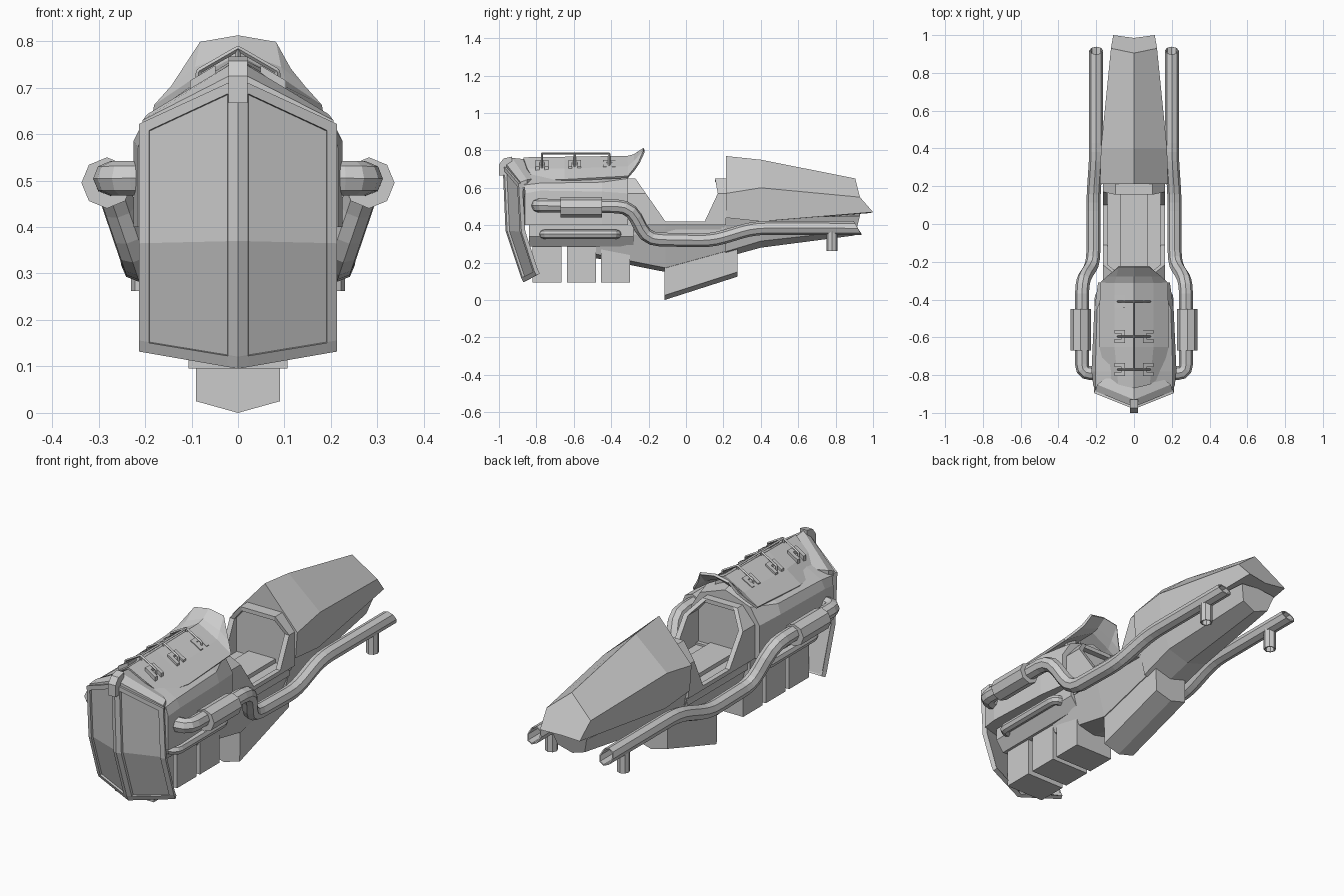
import bpy, bmesh
from mathutils import Vector

if "Cube" in bpy.data.objects:
    bpy.data.objects.remove(bpy.data.objects["Cube"])


def add(name, bm):
    bmesh.ops.recalc_face_normals(bm, faces=bm.faces)
    me = bpy.data.meshes.new(name)
    bm.to_mesh(me)
    bm.free()
    ob = bpy.data.objects.new(name, me)
    bpy.context.collection.objects.link(ob)
    return ob


def solidify(ob, t, offset=-1):
    m = ob.modifiers.new("thickness", 'SOLIDIFY')
    m.thickness, m.offset = t, offset
    return ob


def box(name, x0, x1, y0, y1, z0, z1):
    bm = bmesh.new()
    bmesh.ops.create_cube(bm, size=1)
    for v in bm.verts:
        v.co = (x0 + (v.co.x + .5) * (x1 - x0), y0 + (v.co.y + .5) * (y1 - y0), z0 + (v.co.z + .5) * (z1 - z0))
    return add(name, bm)


def loft(name, sections, closed=True):
    """Half sections (x, y, z) from the top centre outward, mirrored and bridged."""
    bm = bmesh.new()
    rows = []
    for s in sections:
        full = list(s) + [(-x, y, z) for x, y, z in reversed(s) if x > 0]
        if not closed:
            full = [(-x, y, z) for x, y, z in reversed(s) if x > 0] + list(s)
        rows.append([bm.verts.new(p) for p in full])
    n = len(rows[0])
    for a, b in zip(rows, rows[1:]):
        for i in range(n if closed else n - 1):
            j = (i + 1) % n
            bm.faces.new((a[i], a[j], b[j], b[i]))
    if closed:
        bm.faces.new(rows[0])
        bm.faces.new(rows[-1])
    return add(name, bm)


def sec(y, *pts):
    return [(x, y, z) for x, z in pts]


def rounded(pts, rad):
    """Replace each path corner with a short arc."""
    pts = [Vector(p) for p in pts]
    out = [pts[0]]
    for a, b, c in zip(pts, pts[1:], pts[2:]):
        d = min(rad, (a - b).length * .45, (c - b).length * .45)
        p, q = b + (a - b).normalized() * d, b + (c - b).normalized() * d
        out += [p * (1 - t) ** 2 + b * 2 * t * (1 - t) + q * t * t for t in (0, .33, .67, 1)]
    return out + [pts[-1]]


def tube(name, pts, r, rad=.06, res=2, caps=True, cut=None):
    cu = bpy.data.curves.new(name, 'CURVE')
    cu.dimensions = '3D'
    cu.bevel_depth, cu.bevel_resolution, cu.use_fill_caps = r, res, caps
    path = rounded(pts, rad)
    sp = cu.splines.new('POLY')
    sp.points.add(len(path) - 1)
    for p, co in zip(sp.points, path):
        p.co = (*co, 1)
    tmp = bpy.data.objects.new(name, cu)
    bpy.context.collection.objects.link(tmp)
    dg = bpy.context.evaluated_depsgraph_get()
    me = bpy.data.meshes.new_from_object(tmp.evaluated_get(dg))
    bpy.data.objects.remove(tmp)
    bm = bmesh.new()
    bm.from_mesh(me)
    for f in bm.faces:
        f.smooth = False
    if cut:
        bmesh.ops.bisect_plane(bm, geom=bm.verts[:] + bm.edges[:] + bm.faces[:], plane_co=cut[0],
                               plane_no=cut[1], clear_outer=True)
    ob = add(name, bm)
    return ob if caps else solidify(ob, .006)


# Front shield: folded backing plate per side, with raised centre rib and border
def shield_row(y0, y1, z0, z1):
    """Points across one half: rib centre, rib edge, recessed panel, border."""
    at = lambda x, d: (x, y0 + (y1 - y0) * x / .213 + d, z0 + (z1 - z0) * x / .213)
    return [at(0, 0), at(.022, 0), at(.023, .012), at(.19, .012), at(.191, 0), at(.213, 0)]


rows = [((-.98, -.895, .72, .622), 0), ((-.979, -.894, .697, .598), 0), ((-.979, -.894, .695, .596), 1),
        ((-.965, -.88, .37, .365), 1), ((-.882, -.812, .121, .156), 1), ((-.881, -.811, .119, .154), 0),
        ((-.87, -.80, .095, .132), 0)]
pts = []
for r, recess in rows:
    row = shield_row(*r)
    if not recess:
        row[2], row[3] = [(x, y - .012, z) for x, y, z in row[2:4]]
    pts.append(row)
solidify(loft("front_shield", pts, closed=False), .022)
loft("shield_top_bracket", [
    sec(-1.0, (0, .725), (.02, .725), (.02, .667), (0, .667)),
    sec(-.975, (0, .757), (.02, .757), (.02, .667), (0, .667)),
    sec(-.93, (0, .767), (.02, .767), (.02, .70), (0, .70))])

# Front body
loft("front_body", [
    [(0, -.945, .73), (.205, -.865, .615), (.215, -.86, .57), (.215, -.86, .4), (0, -.92, .4)],
    sec(-.78, (0, .735), (.205, .625), (.225, .585), (.225, .4), (0, .4)),
    sec(-.45, (0, .735), (.195, .63), (.21, .58), (.21, .4), (0, .4)),
    sec(-.31, (0, .70), (.14, .65), (.19, .57), (.19, .4), (0, .4))])
loft("nose_hood", [
    [(0, -.968, .735), (.205, -.885, .63), (.205, -.885, .6), (0, -.968, .70)],
    [(0, -.93, .76), (.195, -.85, .643), (.195, -.85, .60), (0, -.93, .70)],
    [(0, -.85, .752), (.14, -.81, .65), (.14, -.81, .61), (0, -.85, .70)]])

# Tank cover with a flared rear lip
solidify(loft("tank_cover", [
    [(0, -.87, .757), (.08, -.85, .70), (.14, -.81, .638)],
    sec(-.65, (0, .76), (.1, .697), (.18, .64)),
    [(0, -.31, .765), (.1, -.31, .71), (.177, -.31, .658)],
    [(0, -.275, .775), (.09, -.275, .74), (.14, -.275, .70)],
    [(0, -.225, .808), (.08, -.225, .794), (.11, -.25, .737)]], closed=False), .012, 0)

# Rail, hoops and square feet on the cover
tube("cover_rail", [(0, -.77, .783), (0, -.41, .783)], .006, res=0)
for i, y in enumerate((-.77, -.595, -.41)):
    tube(f"rail_hoop_{i}", [(-.085, y, .69), (-.085, y, .735), (0, y, .784), (.085, y, .735), (.085, y, .69)],
         .006, rad=.004, res=0)
    tube(f"rail_post_{i}", [(0, y, .74), (0, y, .784)], .006, res=0)
    for s in (1, -1):
        for k, (dy, w, x1) in enumerate(((-.024, .01, .103), (.024, .01, .103), (0, .014, .066))):
            b = box(f"rail_foot_{i}_{s}_{k}", .048, x1, y + dy - w, y + dy + w, .70, .747)
            for v in b.data.vertices:
                v.co.z -= (v.co.x - .05) * .6
                v.co.x *= s
            if s < 0:
                b.data.flip_normals()

# Engine block and cooling blocks
loft("engine_block", [sec(y, (0, .41), (.16, .41), (.16, .34), (.12, .285), (0, .285)) for y in (-.84, -.28)])
for i, y in enumerate((-.82, -.635, -.455)):
    box(f"cooling_block_{i}", -.107, .107, y, y + .155, .095, .295)

# Lower hull, belly fin and tail underside
loft("lower_hull", [
    sec(y, (0, t), (.155, t), (.095, b), (0, b - .022)) for y, t, b in
    ((-.48, .4, .245), (-.11, .4, .172), (.21, .4, .26))])
loft("tail_underside", [
    sec(.21, (0, .45), (.16, .45), (.11, .258), (0, .228)),
    sec(.40, (0, .44), (.155, .44), (.115, .315), (0, .28)),
    [(0, .93, .46), (.1, .93, .45), (.075, .91, .372), (0, .90, .345)]])
loft("belly_fin", [
    sec(-.115, (0, .3), (.092, .3), (.09, .025), (0, 0)),
    sec(.275, (0, .3), (.092, .3), (.09, .15), (0, .125))])

# Cockpit side walls, leaning inward above the crease
prof = [(-.34, .4), (-.34, .65), (-.27, .65), (-.215, .57), (-.11, .42), (.1, .42), (.17, .57),
        (.155, .65), (.215, .65), (.215, .4)]
for s in (1, -1):
    bm = bmesh.new()
    f = bm.faces.new([bm.verts.new((.165, y, z)) for y, z in prof])
    g = bmesh.ops.extrude_face_region(bm, geom=[f])
    bmesh.ops.translate(bm, verts=[v for v in g["geom"] if isinstance(v, bmesh.types.BMVert)], vec=(-.025, 0, 0))
    bmesh.ops.bisect_plane(bm, geom=bm.verts[:] + bm.edges[:] + bm.faces[:], plane_co=(0, 0, .57), plane_no=(0, 0, 1))
    for v in bm.verts:
        v.co.x = s * (v.co.x - max(0, v.co.z - .57) * .85)
    add(f"cockpit_wall_{s}", bm)
for name, y0, y1 in (("seat_back", .19, .215), ("dashboard", -.33, -.30)):
    loft(name, [sec(y, (0, .64), (.09, .64), (.15, .57), (.15, .38), (0, .38)) for y in (y0, y1)])
box("seat_back_rim", -.09, .09, .155, .215, .63, .65)
box("dashboard_rim", -.09, .09, -.33, -.27, .63, .65)
box("seat_floor", -.145, .145, -.31, .2, .35, .385)
box("seat_cushion", -.075, .075, -.3, .19, .37, .42)

# Tail cover
loft("tail_cover", [
    sec(.213, (0, .77), (.18, .57), (.17, .44), (0, .44)),
    sec(.40, (0, .75), (.175, .6), (.165, .42), (0, .42)),
    [(0, .905, .65), (.122, .93, .55), (.11, 1.0, .47), (0, .985, .465)]])

# Exhausts: front elbow, muffler, long pipe, drain stub and lower pipe on each side
for s in (1, -1):
    tube(f"exhaust_pipe_{s}", [(s * x, y, z) for x, y, z in (
        (.17, -.79, .505), (.275, -.79, .505), (.275, -.30, .50), (.215, -.21, .325), (.215, .14, .318),
        (.2, .36, .385), (.2, .99, .385))], .031, rad=.07, caps=False,
        cut=((0, .918, .385), (0, .83, .55)))
    tube(f"muffler_{s}", [(s * .282, -.67, .495), (s * .282, -.45, .495)], .055)
    tube(f"drain_stub_{s}", [(s * .2, .78, .385), (s * .2, .78, .262)], .03, caps=False)
    tube(f"lower_pipe_{s}", [(s * x, y, .352) for x, y in (
        (.12, -.76), (.185, -.76), (.185, -.37), (.12, -.37))], .025, rad=.04)
